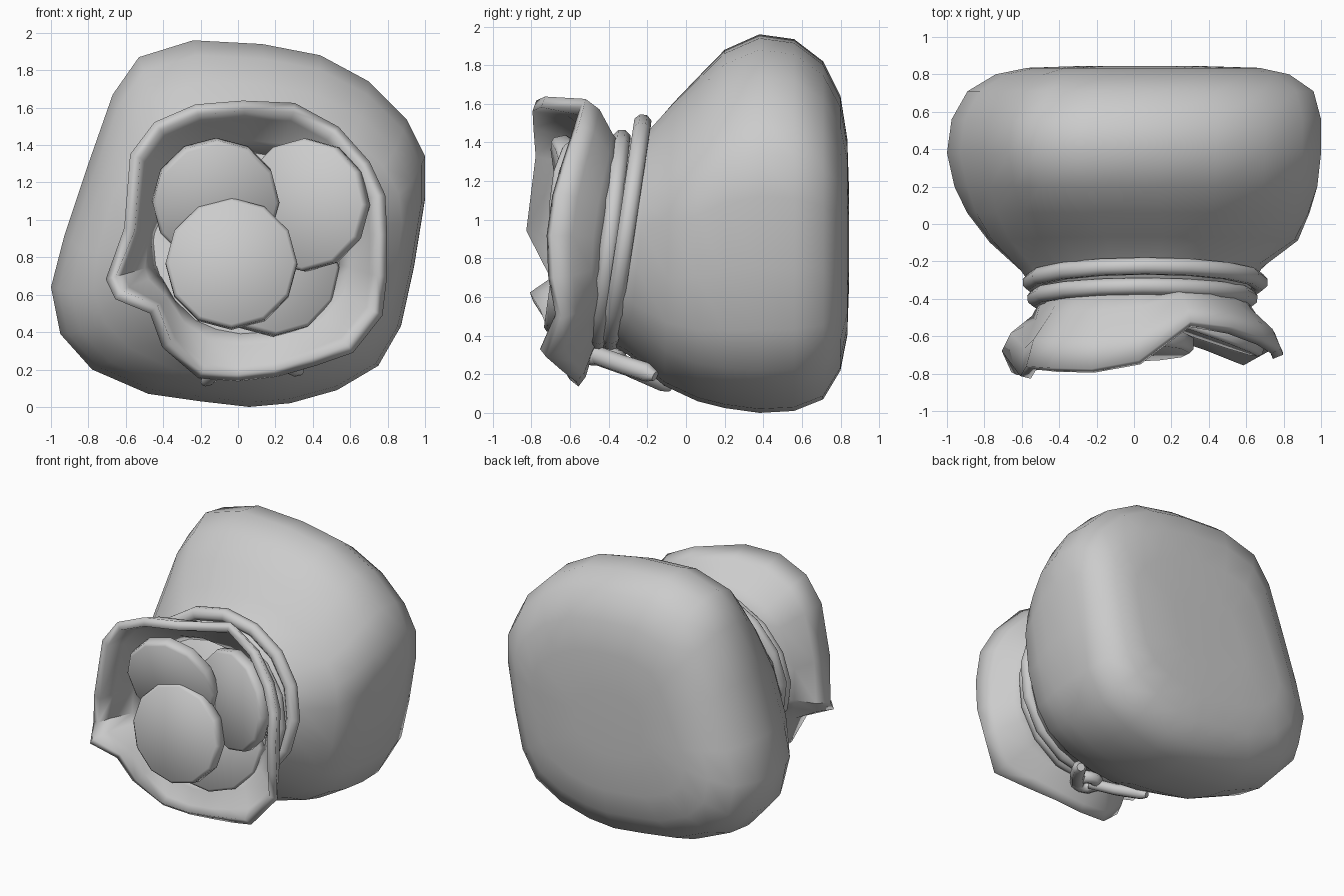
import bpy, bmesh, math
from mathutils import Vector

if "Cube" in bpy.data.objects:
    bpy.data.objects.remove(bpy.data.objects["Cube"])


def loft(name, rings, cap=True, angle=60):
    bm = bmesh.new()
    vs = [[bm.verts.new(p) for p in r] for r in rings]
    n = len(rings[0])
    for a, b in zip(vs, vs[1:]):
        for i in range(n):
            j = (i + 1) % n
            bm.faces.new((a[i], a[j], b[j], b[i]))
    if cap:
        bm.faces.new(vs[0])
        bm.faces.new(vs[-1])
    bmesh.ops.recalc_face_normals(bm, faces=bm.faces)
    return finish(name, bm, angle)


def finish(name, bm, angle):
    me = bpy.data.meshes.new(name)
    bm.to_mesh(me)
    bm.free()
    ob = bpy.data.objects.new(name, me)
    bpy.context.collection.objects.link(ob)
    bpy.ops.object.select_all(action='DESELECT')
    bpy.context.view_layer.objects.active = ob
    ob.select_set(True)
    bpy.ops.object.shade_smooth_by_angle(angle=math.radians(angle))
    return ob


def cord(name, pts, r, cyclic=False):
    cu = bpy.data.curves.new(name, 'CURVE')
    cu.dimensions = '3D'
    cu.bevel_depth = r
    cu.bevel_resolution = 2
    cu.use_fill_caps = True
    sp = cu.splines.new('POLY')
    sp.points.add(len(pts) - 1)
    for i, (p, c) in enumerate(zip(sp.points, pts)):
        p.co = (*c, 1)
        if not cyclic and i == len(pts) - 1:
            p.radius = .55
    sp.use_cyclic_u = cyclic
    sp.use_smooth = True
    ob = bpy.data.objects.new(name, cu)
    bpy.context.collection.objects.link(ob)


# pouch body: front outline scaled along stations from neck to back
outline = [(-.24, 1.96), (.13, 1.94), (.44, 1.88), (.7, 1.74), (.9, 1.54), (1, 1.34),
           (1, 1.12), (.94, .75), (.87, .43), (.75, .22), (.53, .09), (.28, .02), (.06, .0),
           (-.2, .03), (-.48, .07), (-.78, .2), (-.95, .39), (-1, .64), (-.93, .91),
           (-.8, 1.3), (-.67, 1.67), (-.53, 1.87)]
stations = [  # y, x0, x1, z0, z1, share of outline, tilt
    (-.44, -.49, .59, .36, 1.39, 0, .14), (-.34, -.54, .64, .36, 1.43, 0, .13),
    (-.24, -.62, .69, .3, 1.48, .25, .1), (-.09, -.79, .88, .14, 1.61, .6, .03),
    (.06, -.9, .94, .06, 1.74, .85, 0), (.2, -.96, .98, .025, 1.88, 1, 0),
    (.38, -1, 1, 0, 1.96, 1, 0), (.56, -.975, 1, .01, 1.935, 1, 0),
    (.71, -.89, .96, .07, 1.82, 1, 0), (.8, -.74, .83, .22, 1.64, 1, 0),
    (.835, -.57, .67, .4, 1.42, 1, 0), (.845, -.28, .34, .68, 1.13, 1, 0)]
rings = []
for y, x0, x1, z0, z1, k, tilt in stations:
    ring = []
    for px, pz in outline:
        d = Vector((px, pz / .98 - 1))
        d = d.normalized().lerp(d, k)
        z = (z0 + z1) / 2 + d.y * (z1 - z0) / 2
        ring.append(((x0 + x1) / 2 + d.x * (x1 - x0) / 2, y + tilt * (z - .9), z))
    rings.append(ring)
loft("pouch_body", rings)

# flared mouth with a wavy rim
rim = [(-.68, -.69, .69), (-.64, -.80, .60), (-.45, -.75, .52), (-.38, -.67, .33), (-.2, -.59, .17),
       (0, -.58, .155), (.2, -.59, .18), (.4, -.66, .24), (.6, -.74, .31), (.75, -.66, .5),
       (.77, -.70, .7), (.77, -.71, .92), (.76, -.68, 1.13), (.68, -.63, 1.3), (.52, -.57, 1.48),
       (.3, -.535, 1.6), (.03, -.74, 1.61), (-.22, -.785, 1.59), (-.43, -.78, 1.5), (-.55, -.77, 1.34),
       (-.58, -.82, .95)]
neck = []
for x, y, z in rim:
    a = math.atan2(z - .88, x - .05)
    nz = .88 + .5 * math.sin(a)
    neck.append((.05 + .52 * math.cos(a), -.41 + .14 * (nz - .9), nz))
steps = [(0, 0), (.3, .3), (.65, .8), (1, 1)]  # along y, outward
rings = []
for ty, to in steps:
    rings.append([(n[0] + (r[0] - n[0]) * to, n[1] + (r[1] - n[1]) * ty,
                   n[2] + (r[2] - n[2]) * to) for n, r in zip(neck, rim)])
mouth = loft("pouch_mouth", rings, cap=False)
sol = mouth.modifiers.new("thickness", 'SOLIDIFY')
sol.thickness = .06
sol.offset = 0

# drawstring: two turns round the neck, a knot and two loose ends
for name, cx, cz, rx, rz, y0, t in (("drawstring_back", .06, .93, .61, .57, -.315, .15),
                                    ("drawstring_front", .045, .89, .57, .53, -.395, .12)):
    pts = []
    for i in range(16):
        a = math.tau * i / 16
        z = cz + rz * math.sin(a)
        pts.append((cx + rx * math.cos(a), y0 + t * (z - .9), z))
    cord(name, pts, .048, True)
cord("loose_end_left", [(.03, -.42, .29), (-.08, -.28, .22), (-.16, -.12, .15), (-.18, -.08, .13)], .04)
cord("loose_end_right", [(.1, -.47, .3), (.22, -.33, .25), (.31, -.2, .21), (.33, -.16, .19)], .05)
cord("knot", [(.06 + .07 * math.cos(i * math.tau / 8), -.42 + .07 * math.sin(i * math.tau / 8), .29)
              for i in range(8)], .045, True)

# coins: twelve-sided discs with bevelled edges
coins = [("coin_front", (-.035, -.64, .765), .352, (0, -1, .14)),
         ("coin_top", (-.12, -.58, 1.1), .34, (.08, -1, -.22)),
         ("coin_right", (.36, -.55, 1.08), .355, (-.35, -1, .05)),
         ("coin_bottom", (.18, -.54, .74), .365, (.25, -1, .15))]
for name, loc, r, normal in coins:
    bm = bmesh.new()
    bmesh.ops.create_cone(bm, cap_ends=True, segments=12, radius1=r, radius2=r, depth=.1)
    edges = [e for e in bm.edges if abs(e.verts[0].co.z - e.verts[1].co.z) < .01]
    bmesh.ops.bevel(bm, geom=edges, offset=.018, segments=1, affect='EDGES')
    ob = finish(name, bm, 50)
    ob.rotation_euler = Vector(normal).to_track_quat('Z', 'Y').to_euler()
    ob.location = loc
